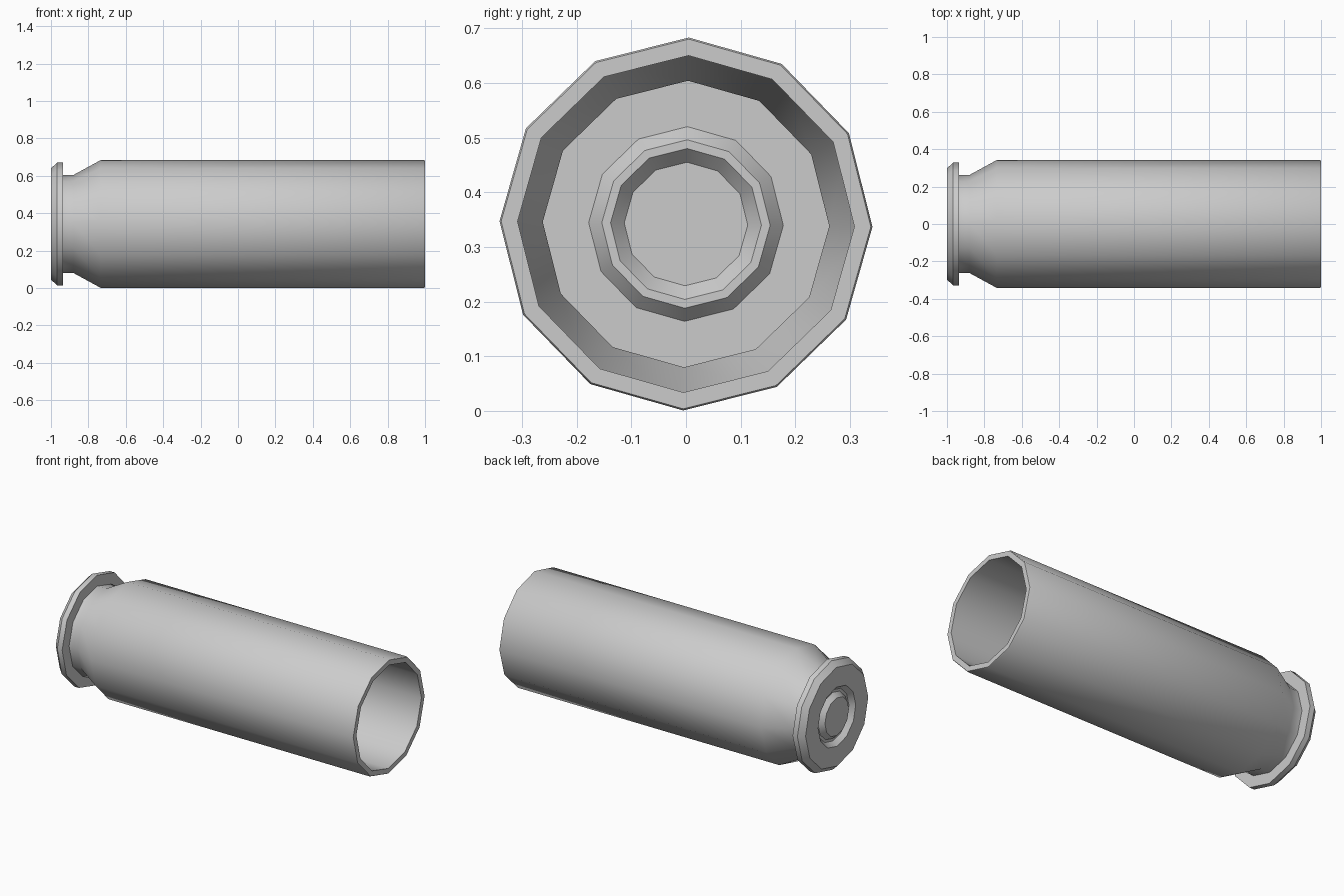
import bpy, bmesh, math

if "Cube" in bpy.data.objects:
    bpy.data.objects.remove(bpy.data.objects["Cube"])

SIDES = 12
RADIUS = 0.341
AXIS_Z = 0.342
TWIST = math.radians(-0.85)


def lathe_x(name, profile):
    """Spin (x, radius) points round the long axis; the first ring is capped."""
    bm = bmesh.new()
    rings = []
    for x, r in profile:
        ring = []
        for i in range(SIDES):
            a = TWIST + 2 * math.pi * i / SIDES
            ring.append(bm.verts.new((x, r * math.cos(a), AXIS_Z + r * math.sin(a))))
        rings.append(ring)
    bm.faces.new(rings[0][::-1])
    for lower, upper in zip(rings, rings[1:]):
        for i in range(SIDES):
            j = (i + 1) % SIDES
            bm.faces.new((lower[i], lower[j], upper[j], upper[i]))
    mesh = bpy.data.meshes.new(name)
    bm.to_mesh(mesh)
    bm.free()
    obj = bpy.data.objects.new(name, mesh)
    bpy.context.collection.objects.link(obj)
    bpy.ops.object.select_all(action='DESELECT')
    obj.select_set(True)
    bpy.context.view_layer.objects.active = obj
    bpy.ops.object.shade_smooth_by_angle(angle=math.radians(40))
    return obj


lathe_x("cartridge_case", [
    # primer disc and the pressed groove around it
    (-1.0, 0.113), (-0.972, 0.138), (-0.972, 0.154), (-1.0, 0.178),
    # bevelled rim
    (-1.0, 0.297), (-0.968, 0.328), (-0.936, 0.328),
    # extractor groove and shoulder
    (-0.936, 0.262), (-0.88, 0.262), (-0.735, RADIUS),
    # body and bevelled mouth lip
    (0.995, RADIUS), (1.0, 0.338), (1.0, 0.308),
    # inner wall, running back to the shoulder
    (-0.79, 0.308),
])
